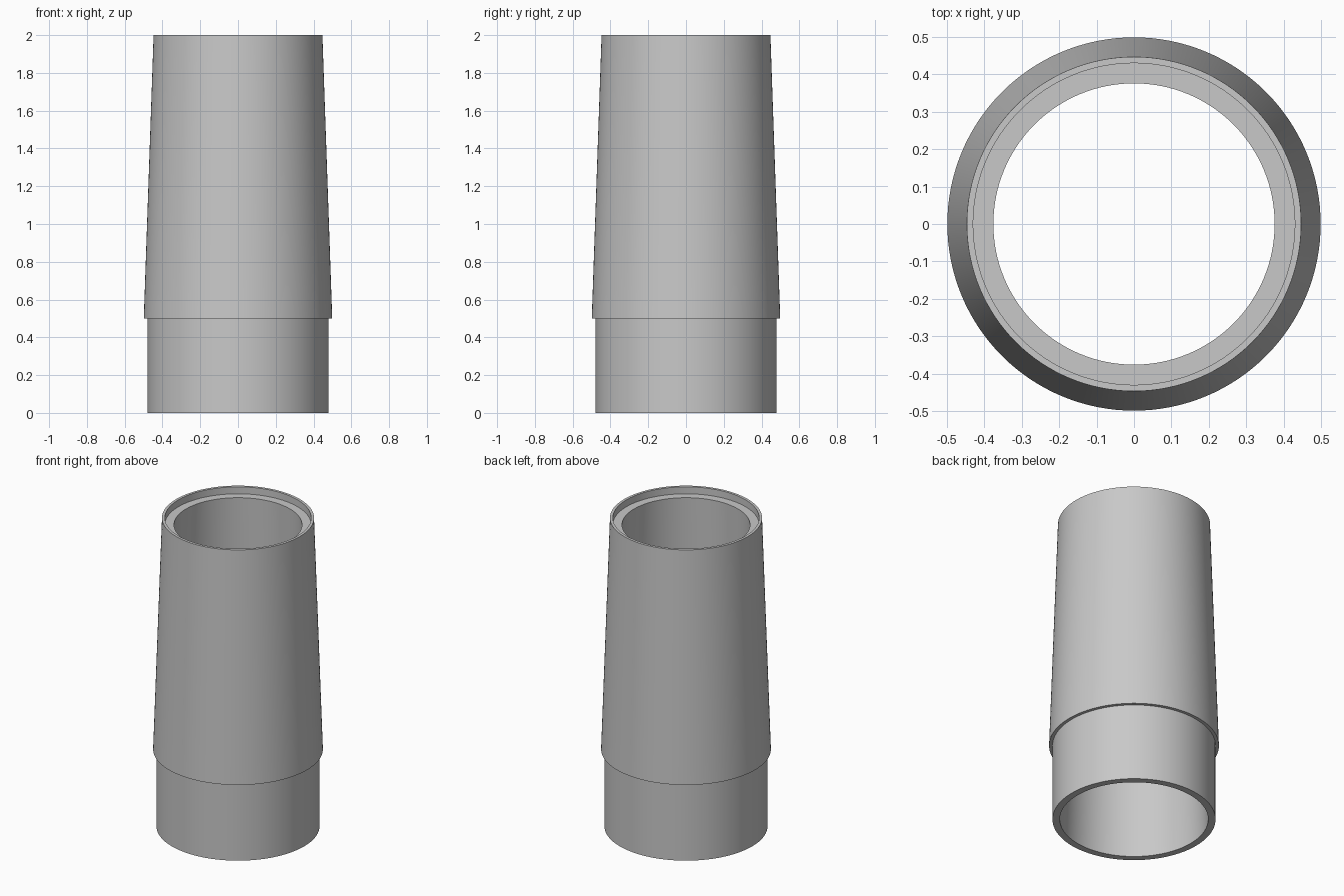
import bpy
import bmesh
import math

cube = bpy.data.objects.get("Cube")
if cube:
    bpy.data.objects.remove(cube, do_unlink=True)

SEGMENTS = 128


def flat_material(name, rgb):
    mat = bpy.data.materials.new(name)
    mat.use_nodes = True
    mat.diffuse_color = (*rgb, 1)
    mat.node_tree.nodes["Principled BSDF"].inputs["Base Color"].default_value = (*rgb, 1)
    return mat


def lathe(name, profile, mat):
    """Revolve a closed (radius, z) profile around the z axis."""
    bm = bmesh.new()
    verts = [bm.verts.new((r, 0, z)) for r, z in profile]
    edges = [bm.edges.new((a, b)) for a, b in zip(verts, verts[1:] + verts[:1])]
    bmesh.ops.spin(bm, geom=verts + edges, cent=(0, 0, 0), axis=(0, 0, 1),
                   angle=math.tau, steps=SEGMENTS, use_merge=True)
    bmesh.ops.remove_doubles(bm, verts=bm.verts, dist=0.0001)
    bmesh.ops.recalc_face_normals(bm, faces=bm.faces)
    mesh = bpy.data.meshes.new(name)
    bm.to_mesh(mesh)
    bm.free()
    mesh.materials.append(mat)
    obj = bpy.data.objects.new(name, mesh)
    bpy.context.collection.objects.link(obj)
    bpy.ops.object.select_all(action="DESELECT")
    obj.select_set(True)
    bpy.context.view_layer.objects.active = obj
    bpy.ops.object.shade_smooth_by_angle(angle=math.radians(30))
    return obj


grey = flat_material("plain_grey", (0.58, 0.58, 0.58))

# Hollow sleeve: straight spigot, overhanging tapered body, recessed top seat
lathe("tapered_sleeve", [
    (0.436, 0.0),    # bore at the base
    (0.479, 0.0),    # spigot
    (0.479, 0.5),
    (0.499, 0.5),    # shoulder
    (0.447, 2.0),    # top of the tapered body
    (0.43, 2.0),     # thin rim
    (0.43, 1.955),   # recess wall
    (0.376, 1.955),  # seat, then the bore tapers back down
], grey)
